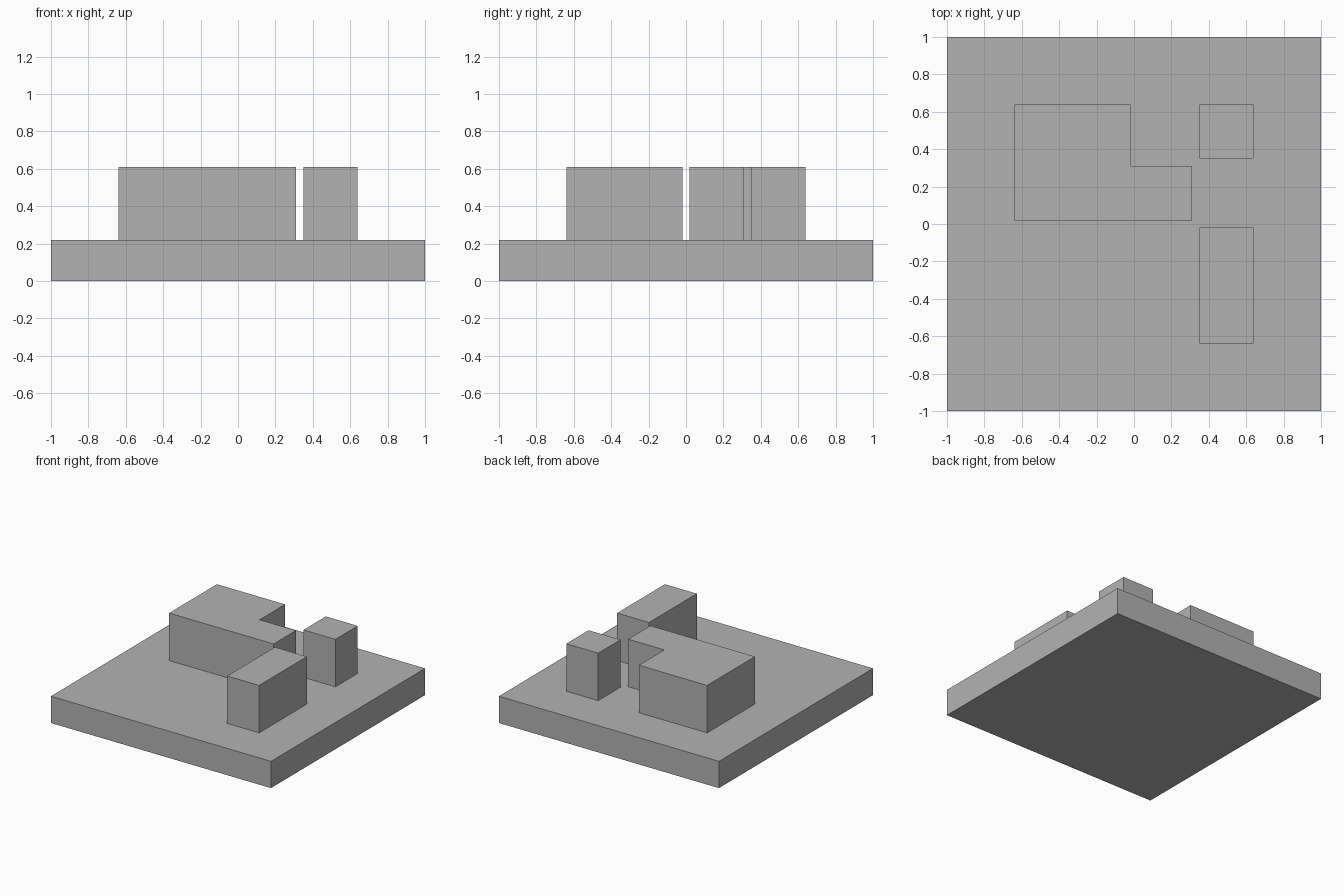
import bpy
import bmesh

cube = bpy.data.objects.get("Cube")
if cube:
    bpy.data.objects.remove(cube, do_unlink=True)

# One plain grey for every part
GREY = (0.45, 0.45, 0.45, 1.0)
grey = bpy.data.materials.new("plain grey")
grey.use_nodes = True
grey.diffuse_color = GREY
shader = next(n for n in grey.node_tree.nodes if n.type == "BSDF_PRINCIPLED")
shader.inputs["Base Color"].default_value = GREY


def extrude_outline(name, outline, bottom, top):
    """Raise a counter-clockwise floor outline into a flat-sided block."""
    bm = bmesh.new()
    floor = bm.faces.new([bm.verts.new((x, y, bottom)) for x, y in outline])
    raised = bmesh.ops.extrude_face_region(bm, geom=[floor], use_keep_orig=True)
    for item in raised["geom"]:
        if isinstance(item, bmesh.types.BMVert):
            item.co.z = top
    bmesh.ops.recalc_face_normals(bm, faces=bm.faces)
    mesh = bpy.data.meshes.new(name)
    bm.to_mesh(mesh)
    bm.free()
    mesh.materials.append(grey)
    obj = bpy.data.objects.new(name, mesh)
    bpy.context.collection.objects.link(obj)
    return obj


def rectangle(x0, x1, y0, y1):
    return [(x0, y0), (x1, y0), (x1, y1), (x0, y1)]


BASE_TOP = 0.22
BLOCK_TOP = 0.61
OUTER = 0.64   # outer edge of the block group
INNER = 0.35   # inner edge of the two separate blocks
GAP = 0.02     # half the gap between blocks

# Square base slab
extrude_outline("base_slab", rectangle(-1, 1, -1, 1), 0, BASE_TOP)

# L-shaped block at the back right
l_outline = [(-OUTER, GAP), (0.31, GAP), (0.31, 0.31),
             (-GAP, 0.31), (-GAP, OUTER), (-OUTER, OUTER)]
extrude_outline("l_shaped_block", l_outline, BASE_TOP, BLOCK_TOP)

# Square block at the back left, long block at the front left
extrude_outline("square_block", rectangle(INNER, OUTER, INNER, OUTER), BASE_TOP, BLOCK_TOP)
extrude_outline("long_block", rectangle(INNER, OUTER, -OUTER, -GAP), BASE_TOP, BLOCK_TOP)
